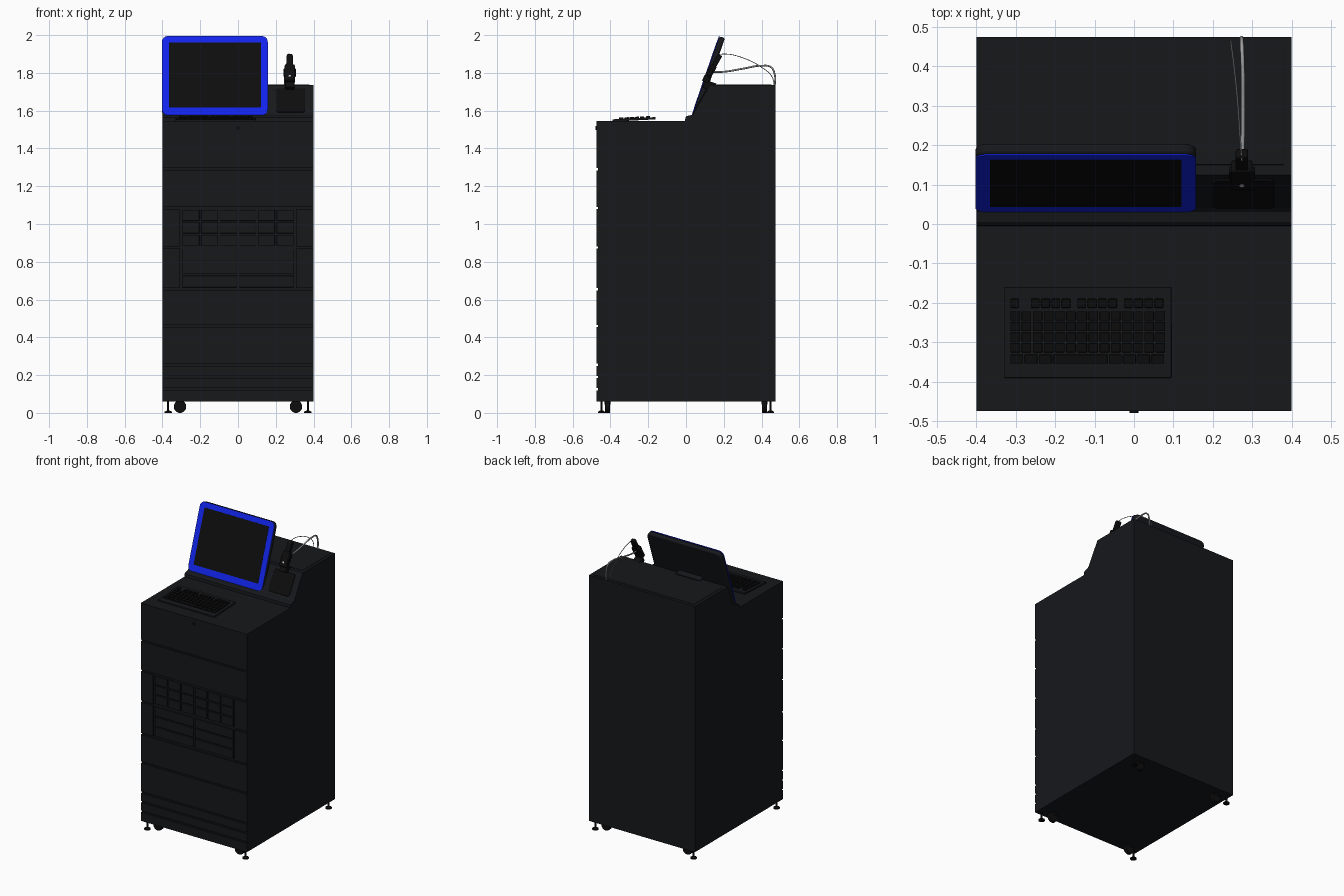
import bpy, bmesh, math
from mathutils import Matrix, Vector

if "Cube" in bpy.data.objects:
    bpy.data.objects.remove(bpy.data.objects["Cube"])


def mat(name, r, g, b):
    m = bpy.data.materials.new(name)
    m.diffuse_color = (r, g, b, 1)
    m.use_nodes = True
    m.node_tree.nodes["Principled BSDF"].inputs["Base Color"].default_value = m.diffuse_color
    return m


BODY = mat("charcoal", .008, .009, .011)
BLACK = mat("black", .004, .004, .004)
BLUE = mat("blue", .006, .018, .85)
GREY = mat("cable_grey", .35, .35, .35)
WHITE = mat("indicator", .7, .7, .7)


def finish(name, bm, m, bevel=0, smooth=False):
    bmesh.ops.recalc_face_normals(bm, faces=bm.faces)
    me = bpy.data.meshes.new(name)
    bm.to_mesh(me)
    bm.free()
    o = bpy.data.objects.new(name, me)
    bpy.context.collection.objects.link(o)
    me.materials.append(m)
    if bevel:
        b = o.modifiers.new("bevel", 'BEVEL')
        b.width, b.segments = bevel, 2
    if smooth:
        bpy.context.view_layer.objects.active = o
        bpy.ops.object.select_all(action='DESELECT')
        o.select_set(True)
        bpy.ops.object.shade_smooth_by_angle()
    return o


def add_box(bm, x0, x1, y0, y1, z0, z1):
    c = Matrix.Translation(((x0 + x1) / 2, (y0 + y1) / 2, (z0 + z1) / 2))
    bmesh.ops.create_cube(bm, size=1, matrix=c @ Matrix.Diagonal((x1 - x0, y1 - y0, z1 - z0, 1)))


def add_cyl(bm, r, depth, loc, axis='Z', seg=24):
    rot = Matrix.Rotation(math.pi / 2, 4, 'X') if axis == 'Y' else Matrix()
    bmesh.ops.create_cone(bm, cap_ends=True, segments=seg, radius1=r, radius2=r, depth=depth,
                          matrix=Matrix.Translation(loc) @ rot)


def prism(name, pts, vec, m, bevel=0, smooth=False):
    bm = bmesh.new()
    f = bm.faces.new([bm.verts.new(p) for p in pts])
    e = bmesh.ops.extrude_face_region(bm, geom=[f])
    bmesh.ops.translate(bm, vec=vec, verts=[v for v in e['geom'] if isinstance(v, bmesh.types.BMVert)])
    return finish(name, bm, m, bevel, smooth)


def slab(name, x0, x1, z0, z1, r, y0, y1, m, origin, tilt, bevel=0):
    """Rounded upright plate, leaning back by tilt degrees around origin."""
    pts = []
    for cx, cz, a0 in ((x1 - r, z1 - r, 0), (x0 + r, z1 - r, 90), (x0 + r, z0 + r, 180), (x1 - r, z0 + r, 270)):
        for i in range(7):
            a = math.radians(a0 + 15 * i)
            pts.append((cx + r * math.cos(a), y0, cz + r * math.sin(a)))
    o = prism(name, pts, (0, y1 - y0, 0), m, bevel, True)
    o.location = origin
    o.rotation_euler = (math.radians(-tilt), 0, 0)
    return o


# Cabinet body with sloped console step; the top front panel is part of it
profile = [(-.465, .06), (.475, .06), (.475, 1.735), (.125, 1.735), (.04, 1.587), (.03, 1.577), (.005, 1.572),
           (-.003, 1.565), (-.005, 1.545), (-.475, 1.545), (-.475, 1.296), (-.465, 1.296)]
prism("cabinet", [(-.4, y, z) for y, z in profile], (.8, 0, 0), BODY)

# Front drawers and panels separated by shadow gaps
G = .006
bm = bmesh.new()
for top, bot in ((1.29, 1.085), (.655, .46), (.46, .255), (.255, .19), (.19, .125), (.125, .054)):
    add_box(bm, -.4, .4, -.475, -.464, bot + G, top - G)
for top, bot in ((1.085, .875), (.875, .655)):
    add_box(bm, -.4, -.308, -.475, -.464, bot + G, top - G)
    add_box(bm, .308, .4, -.475, -.464, bot + G, top - G)
finish("drawer_fronts", bm, BODY)

# Small dispensing bins: six columns above, two wide columns below
bm = bmesh.new()
for cols, top, bot in ((6, 1.085, .875), (2, .875, .655)):
    w, h = .6 / cols, (top - bot - .012) / 3
    for c in range(cols):
        for r in range(3):
            x, z = -.3 + c * w, bot + .006 + r * h
            add_box(bm, x + .005, x + w - .005, -.474, -.464, z + .004, z + h - .004)
finish("bin_fronts", bm, BODY, .002)

# Lock on the top panel
bm = bmesh.new()
add_cyl(bm, .011, .008, (0, -.476, 1.508), 'Y')
finish("lock", bm, BLACK, 0, True)

# Lid on top of the rear housing
bm = bmesh.new()
add_box(bm, -.38, .38, .15, .455, 1.73, 1.7375)
finish("rear_lid", bm, BODY, .002)

# Casters and levelling feet
for sx in (-1, 1):
    for sy in (-1, 1):
        bm = bmesh.new()
        add_cyl(bm, .033, .026, (sx * .307, sy * .415, .033), 'Y', 32)
        finish("caster_wheel", bm, BLACK, .003, True)
        bm = bmesh.new()
        add_box(bm, sx * .307 - .015, sx * .307 + .015, sy * .415 - .016, sy * .415 + .016, .045, .062)
        finish("caster_fork", bm, BLACK)
        bm = bmesh.new()
        add_cyl(bm, .006, .06, (sx * .37, sy * .447, .035), seg=12)
        add_cyl(bm, .02, .007, (sx * .37, sy * .447, .0035))
        bmesh.ops.create_cone(bm, cap_ends=True, segments=24, radius1=.017, radius2=.007, depth=.006,
                              matrix=Matrix.Translation((sx * .37, sy * .447, .01)))
        finish("levelling_foot", bm, BLACK, 0, True)

# Tilted monitor
org = Vector((-.1225, .03, 1.577))
slab("monitor_bezel", -.28, .28, 0, .442, .032, 0, .004, BLUE, org, 19)
slab("monitor_housing", -.28, .28, 0, .442, .032, .004, .034, BODY, org, 19, .008)
slab("monitor_screen", -.243, .243, .043, .407, .002, -.001, .003, BLACK, org, 19)
slab("monitor_mount", -.09, .09, .06, .2, .01, .03, .07, BODY, org, 19)

# Scanner pad on the slope
slope = 29.8
slab("scanner_pad", -.078, .078, .004, .15, .014, -.005, .01, BLACK, (.278, .04, 1.587), slope, .003)

# Hand scanner in its cradle
org = (.274, .08, 1.745)
slab("scanner_body", -.027, .027, .015, .115, .008, -.004, .03, BLACK, org, slope, .004)
slab("scanner_grip", -.016, .016, .10, .18, .008, 0, .026, BLACK, org, slope, .004)
slab("scanner_side_clip", -.033, .033, .05, .095, .006, .006, .022, BLACK, org, slope, .002)
slab("scanner_cradle", -.025, .025, -.015, .03, .006, .015, .075, BLACK, org, slope, .002)
slab("scanner_light", -.006, .006, .036, .048, .0059, -.006, -.002, WHITE, org, slope)


# Cables from the scanner to the back edge
def cable(name, pts, r):
    cu = bpy.data.curves.new(name, 'CURVE')
    cu.dimensions = '3D'
    cu.bevel_depth, cu.bevel_resolution, cu.resolution_u = r, 3, 10
    sp = cu.splines.new('BEZIER')
    sp.bezier_points.add(len(pts) - 1)
    for b, p in zip(sp.bezier_points, pts):
        b.co = p
        b.handle_left_type = b.handle_right_type = 'AUTO'
    cu.materials.append(GREY)
    o = bpy.data.objects.new(name, cu)
    bpy.context.collection.objects.link(o)
    bpy.ops.object.select_all(action='DESELECT')
    o.select_set(True)
    bpy.context.view_layer.objects.active = o
    bpy.ops.object.convert(target='MESH')


cable("thick_cable", [(.274, .13, 1.805), (.276, .2, 1.806), (.277, .3, 1.822), (.276, .4, 1.838),
                      (.274, .45, 1.83), (.273, .47, 1.79), (.273, .47, 1.73)], .005)
cable("thin_cable", [(.274, .16, 1.895), (.27, .21, 1.9), (.264, .3, 1.88), (.254, .4, 1.83),
                     (.247, .455, 1.78), (.246, .468, 1.73)], .002)

# Keyboard: body and key rows, slightly tilted
tilt = (math.radians(3), 0, 0)
bm = bmesh.new()
add_box(bm, -.2125, .2125, 0, .23, -.004, .008)
o = finish("keyboard_body", bm, BODY, .002)
o.location, o.rotation_euler = (-.1175, -.39, 1.546), tilt

rows = [(.178, [(-.198, 1), (-.146, 4), (-.028, 4), (.09, 4)], .026),
        (.146, [(-.198, 14)], .0283), (.119, [(-.198, 14)], .0283), (.092, [(-.198, 14)], .0283),
        (.065, [(-.198, 14)], .0283), (.036, [(-.198, 3)], .036), (.036, [(.052, 4)], .036)]
bm = bmesh.new()
for y, groups, p in rows:
    for x0, n in groups:
        for i in range(n):
            add_box(bm, x0 + i * p + .002, x0 + (i + 1) * p - .002, y, y + .023, .006, .015)
add_box(bm, -.088, .05, .036, .059, .006, .015)
o = finish("keyboard_keys", bm, BLACK, .002)
o.location, o.rotation_euler = (-.1175, -.39, 1.546), tilt
